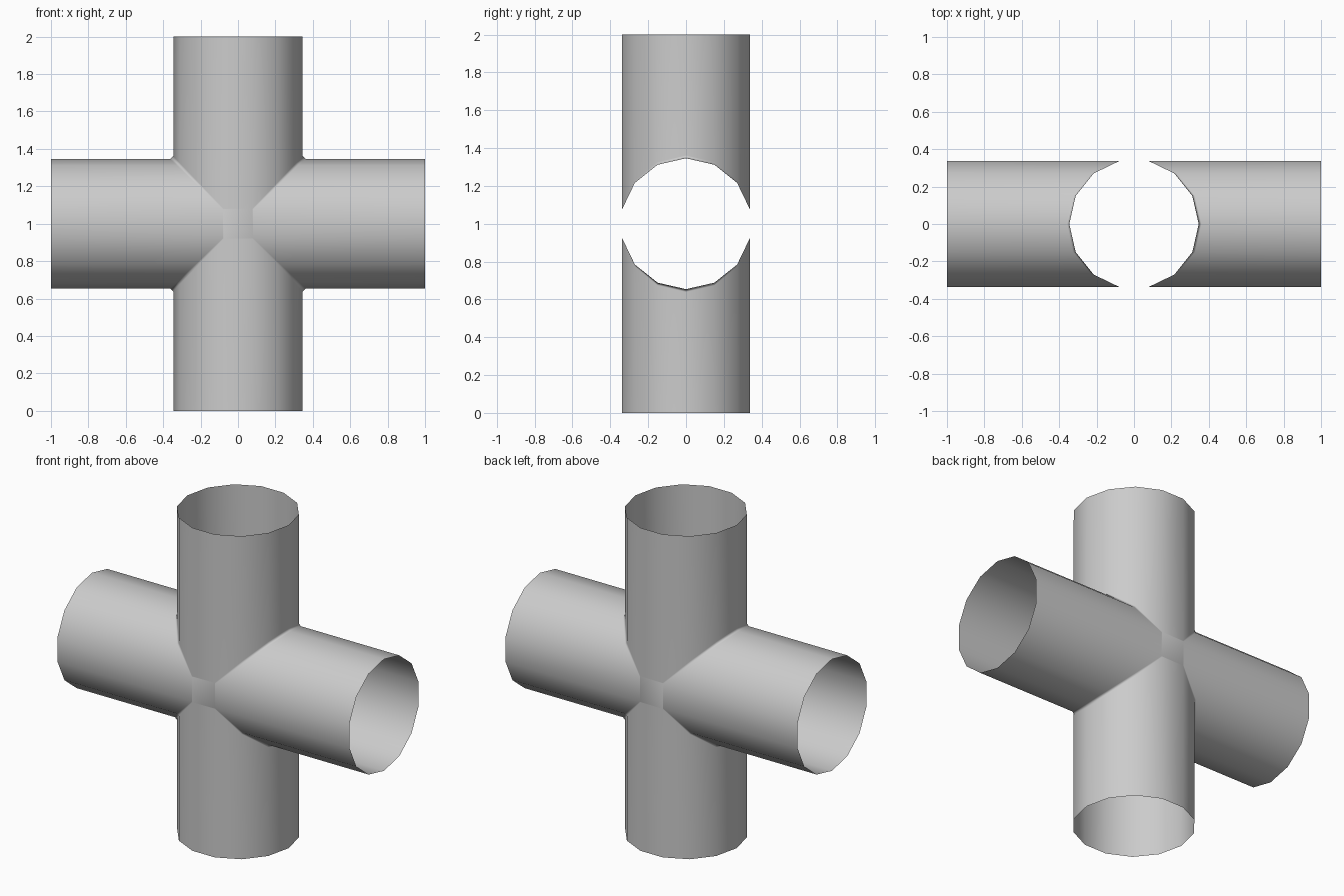
import bpy, bmesh, math

if "Cube" in bpy.data.objects:
    bpy.data.objects.remove(bpy.data.objects["Cube"])

R, N, HALF, CHAMFER = 0.346, 14, 1.0, 0.016
bm = bmesh.new()


def point(axis, sign, k, end):
    """Point k of the ring at the open end or at the seam of one arm."""
    a = 2 * math.pi * k / N
    t, y = R * math.cos(a), R * math.sin(a)
    p = sign * (HALF if end else abs(t) * (1 + CHAMFER / R))
    return (p, y, 1 + t) if axis == "x" else (t, y, 1 + p)


# Four open arms, each running from the seam to its end
seam = {}
for axis in "xz":
    for sign in (-1, 1):
        inner = [bm.verts.new(point(axis, sign, k, False)) for k in range(N)]
        outer = [bm.verts.new(point(axis, sign, k, True)) for k in range(N)]
        seam[axis, sign] = inner
        for k in range(N):
            n = (k + 1) % N
            bm.faces.new((inner[k], inner[n], outer[n], outer[k]))


def seam_vert(axis, sign, side, j):
    return seam[axis, sign][(j if side > 0 else N // 2 - j) % N]


# Narrow chamfer strips in the four corners
for s in (-1, 1):
    for q in (-1, 1):
        for j in range(-3, 3):
            bm.faces.new((seam_vert("x", s, q, j), seam_vert("x", s, q, j + 1),
                          seam_vert("z", q, s, j + 1), seam_vert("z", q, s, j)))

# Flat front and back centre panels
for j in (-3, 3):
    ring = [seam_vert(ax, s, q, j) for ax in "xz" for s in (-1, 1) for q in (-1, 1)]
    ring.sort(key=lambda v: math.atan2(v.co.z - 1, v.co.x))
    bm.faces.new(ring)

bmesh.ops.recalc_face_normals(bm, faces=bm.faces)
# Make sure the front panel faces outwards
bm.normal_update()
front = min(bm.faces, key=lambda f: f.calc_center_median().y)
if front.normal.y > 0:
    bmesh.ops.reverse_faces(bm, faces=bm.faces)
for f in bm.faces:
    f.smooth = True

mesh = bpy.data.meshes.new("pipe_cross")
bm.to_mesh(mesh)
bm.free()
pipe = bpy.data.objects.new("pipe_cross", mesh)
bpy.context.collection.objects.link(pipe)
# Keep the long arms evenly shaded beside the chamfers
pipe.modifiers.new("even_shading", "WEIGHTED_NORMAL")
